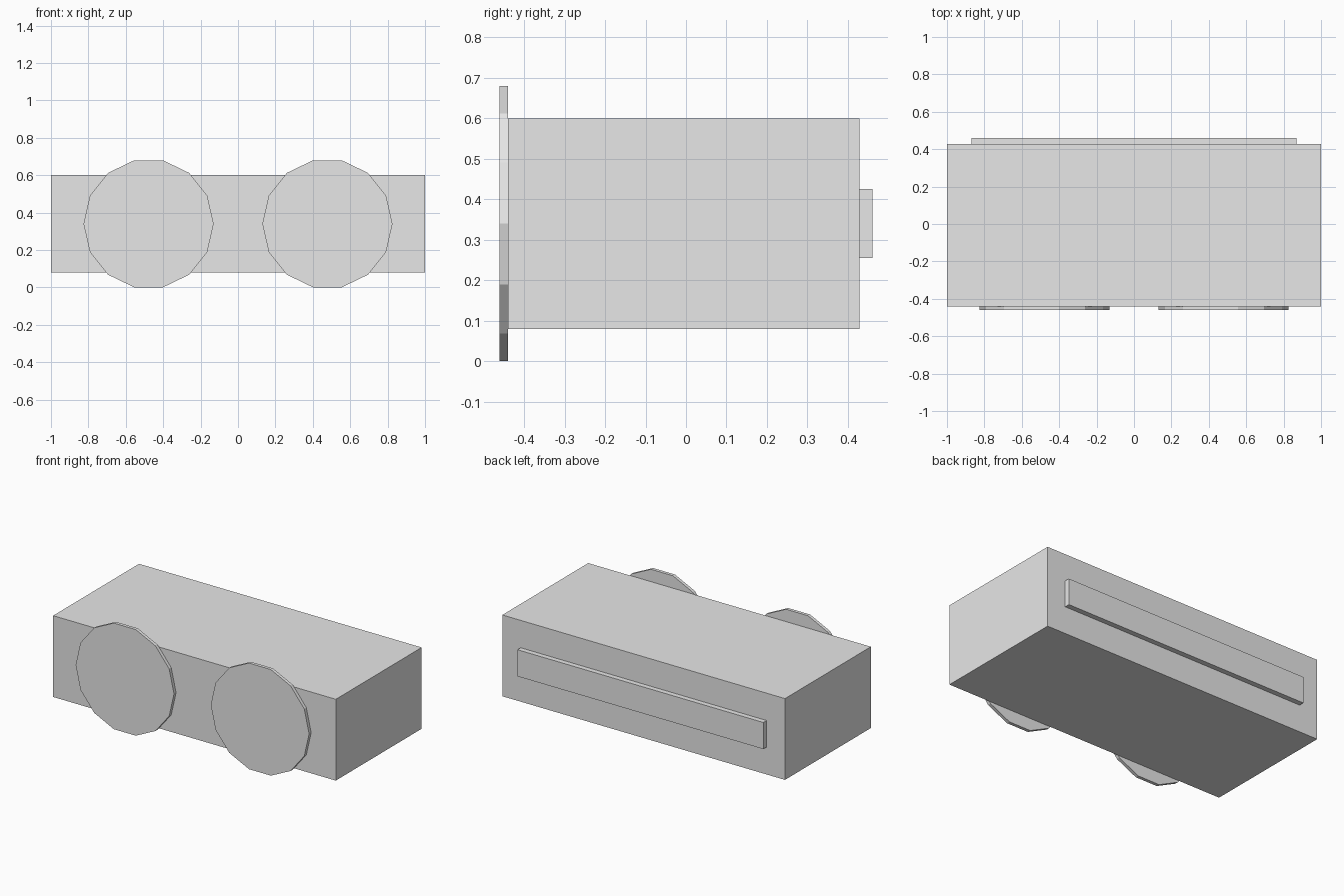
import bpy
import math

if "Cube" in bpy.data.objects:
    bpy.data.objects.remove(bpy.data.objects["Cube"])

# Single flat colour
grey = bpy.data.materials.new("light_grey")
grey.diffuse_color = (0.8, 0.8, 0.8, 1)
grey.use_nodes = True
grey.node_tree.nodes["Principled BSDF"].inputs["Base Color"].default_value = grey.diffuse_color


def finish(name):
    obj = bpy.context.object
    obj.name = name
    obj.data.materials.append(grey)
    return obj


def box(name, low, high):
    centre = [(a + b) / 2 for a, b in zip(low, high)]
    bpy.ops.mesh.primitive_cube_add(size=1, location=centre)
    obj = finish(name)
    obj.scale = [b - a for a, b in zip(low, high)]
    bpy.ops.object.transform_apply(location=False, rotation=False, scale=True)


def disc(name, x, z, radius, front, back):
    # 14 sides, with a corner pointing left and right and a flat on top
    bpy.ops.mesh.primitive_cylinder_add(
        vertices=14, radius=radius, depth=back - front,
        location=(x, (front + back) / 2, z))
    obj = finish(name)
    for v in obj.data.vertices:
        v.co.xy = v.co.y, -v.co.x  # corner onto the x axis
    obj.rotation_euler = (math.pi / 2, 0, 0)


# Main block
box("body", (-1, -0.44, 0.08), (1, 0.428, 0.6))

# Raised strip on the back
box("back_strip", (-0.87, 0.428, 0.255), (0.87, 0.461, 0.425))

# Pair of thin discs on the front
for side, x in (("left", -0.478), ("right", 0.478)):
    disc(side + "_front_disc", x, 0.34, 0.348, -0.461, -0.44)
